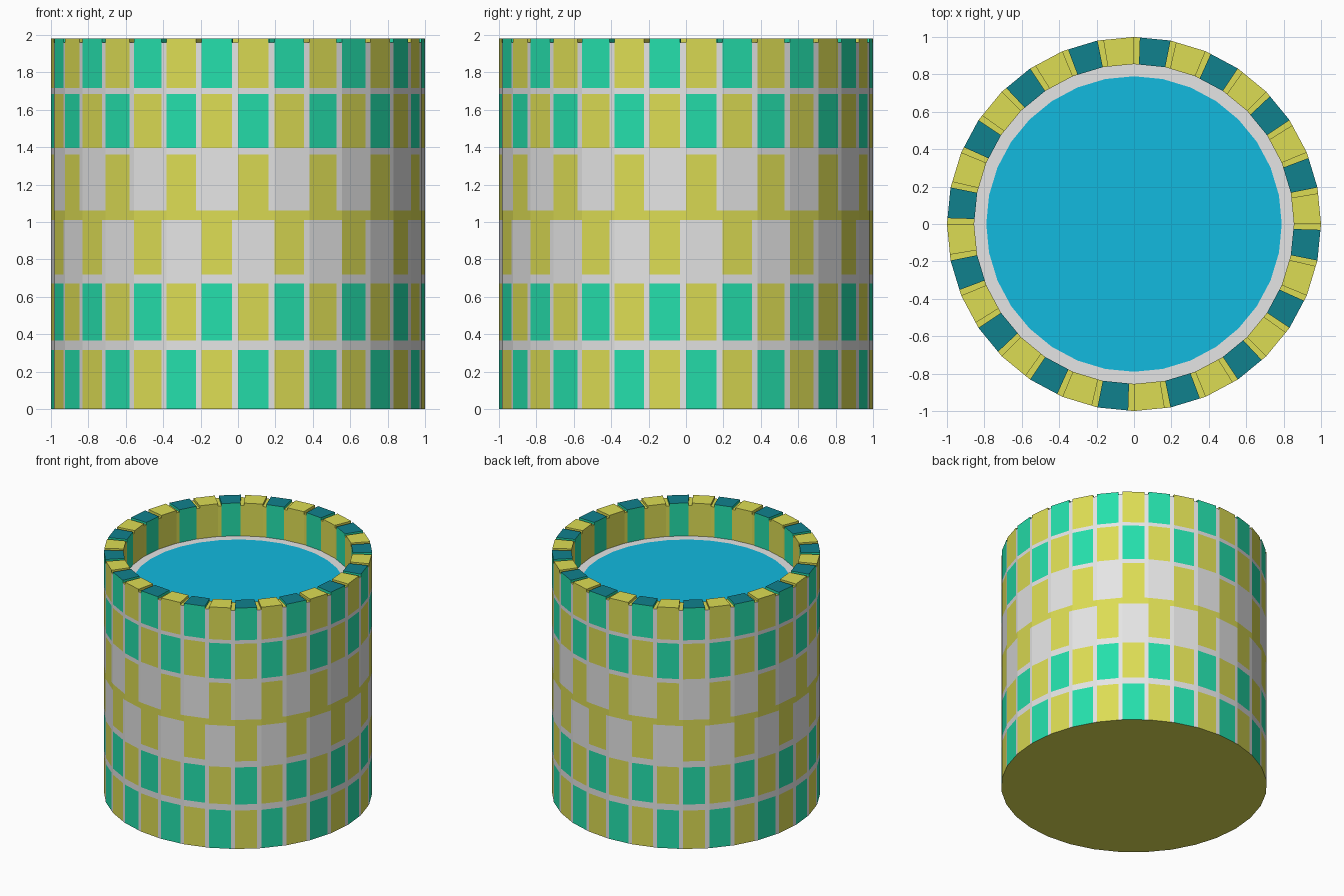
import bpy, bmesh, math
from mathutils import Vector

if "Cube" in bpy.data.objects:
    bpy.data.objects.remove(bpy.data.objects["Cube"])

COLS, TILE = 32, 0.84            # columns round the wall, tile share of a column
R_OUT, R_IN, R_POOL = 1.0, 0.855, 0.79
TOP, NOTCH, FLOOR = 1.98, 1.96, 1.71
ROWS = [(0, .315), (.365, .67), (.72, 1.01), (1.06, 1.36), (1.395, 1.685), (1.715, TOP)]


def material(name, rgb):
    m = bpy.data.materials.new(name)
    m.diffuse_color = (*rgb, 1)
    m.use_nodes = True
    m.node_tree.nodes["Principled BSDF"].inputs["Base Color"].default_value = m.diffuse_color
    return m


MATS = [material("yellow", (.72, .72, .088)),
        material("green teal", (.018, .74, .41)),
        material("light grey", (.78, .78, .78)),
        material("dark teal", (.005, .22, .27)),
        material("water blue", (.006, .49, .74))]
YELLOW, GREEN, GREY, DARK, BLUE = range(5)


def point(r, col, frac, z):
    """Point on the flat facet of a column, frac along its chord."""
    a, b = (Vector((r * math.cos(t), r * math.sin(t), z))
            for t in (math.tau * col / COLS, math.tau * (col + 1) / COLS))
    return a.lerp(b, frac)


def face(bm, pts, mat):
    f = bm.faces.new([bm.verts.new(p) for p in pts])
    f.material_index = mat


def finish(bm, name):
    bmesh.ops.remove_doubles(bm, verts=bm.verts, dist=1e-4)
    me = bpy.data.meshes.new(name)
    bm.to_mesh(me)
    bm.free()
    for m in MATS:
        me.materials.append(m)
    bpy.context.collection.objects.link(bpy.data.objects.new(name, me))


def upright(bm, r, c, f0, f1, z0, z1, mat, inward=False):
    pts = [point(r, c, f0, z0), point(r, c, f1, z0), point(r, c, f1, z1), point(r, c, f0, z1)]
    face(bm, pts[::-1] if inward else pts, mat)


def flat(bm, r0, r1, c, f0, f1, z, mat):
    face(bm, [point(r0, c, f0, z), point(r1, c, f0, z), point(r1, c, f1, z), point(r0, c, f1, z)], mat)


# Tiled wall: checkered outside with grout lines, notched rim, inner lining
bm = bmesh.new()
for c in range(COLS):
    for i, (z0, z1) in enumerate(ROWS):
        other = GREY if i in (2, 3) else GREEN
        upright(bm, R_OUT, c, 0, TILE, z0, z1, YELLOW if (i + c) % 2 else other)
        upright(bm, R_OUT, c, TILE, 1, z0, min(z1, NOTCH), GREY)
        if i < 5:                                   # grout, yellow band at mid height
            joint = YELLOW if i == 2 else GREY
            upright(bm, R_OUT, c, 0, TILE, z1, ROWS[i + 1][0], joint)
            upright(bm, R_OUT, c, TILE, 1, z1, ROWS[i + 1][0], joint)
    odd = c % 2
    flat(bm, R_IN, R_OUT, c, 0, TILE, TOP, DARK if odd else YELLOW)
    flat(bm, R_IN, R_OUT, c, TILE, 1, NOTCH, YELLOW)
    upright(bm, R_IN, c, 0, TILE, FLOOR, TOP, GREEN if odd else YELLOW, True)
    upright(bm, R_IN, c, TILE, 1, FLOOR, NOTCH, YELLOW, True)
    for f, mat in ((0, odd), (TILE, odd)):          # sides of the notches
        pts = [point(R_IN, c, f, NOTCH), point(R_OUT, c, f, NOTCH),
               point(R_OUT, c, f, TOP), point(R_IN, c, f, TOP)]
        face(bm, pts if f == 0 else pts[::-1], GREEN if mat else YELLOW)
face(bm, [point(R_OUT, c, 0, 0) for c in reversed(range(COLS))], YELLOW)
finish(bm, "tiled_wall")

# Ledge around the pool
bm = bmesh.new()
for c in range(COLS):
    flat(bm, R_POOL, R_IN, c, 0, 1, FLOOR, GREY)
finish(bm, "inner_ledge")

# Water surface
bm = bmesh.new()
face(bm, [point(R_POOL, c, 0, FLOOR) for c in range(COLS)], BLUE)
finish(bm, "water")
